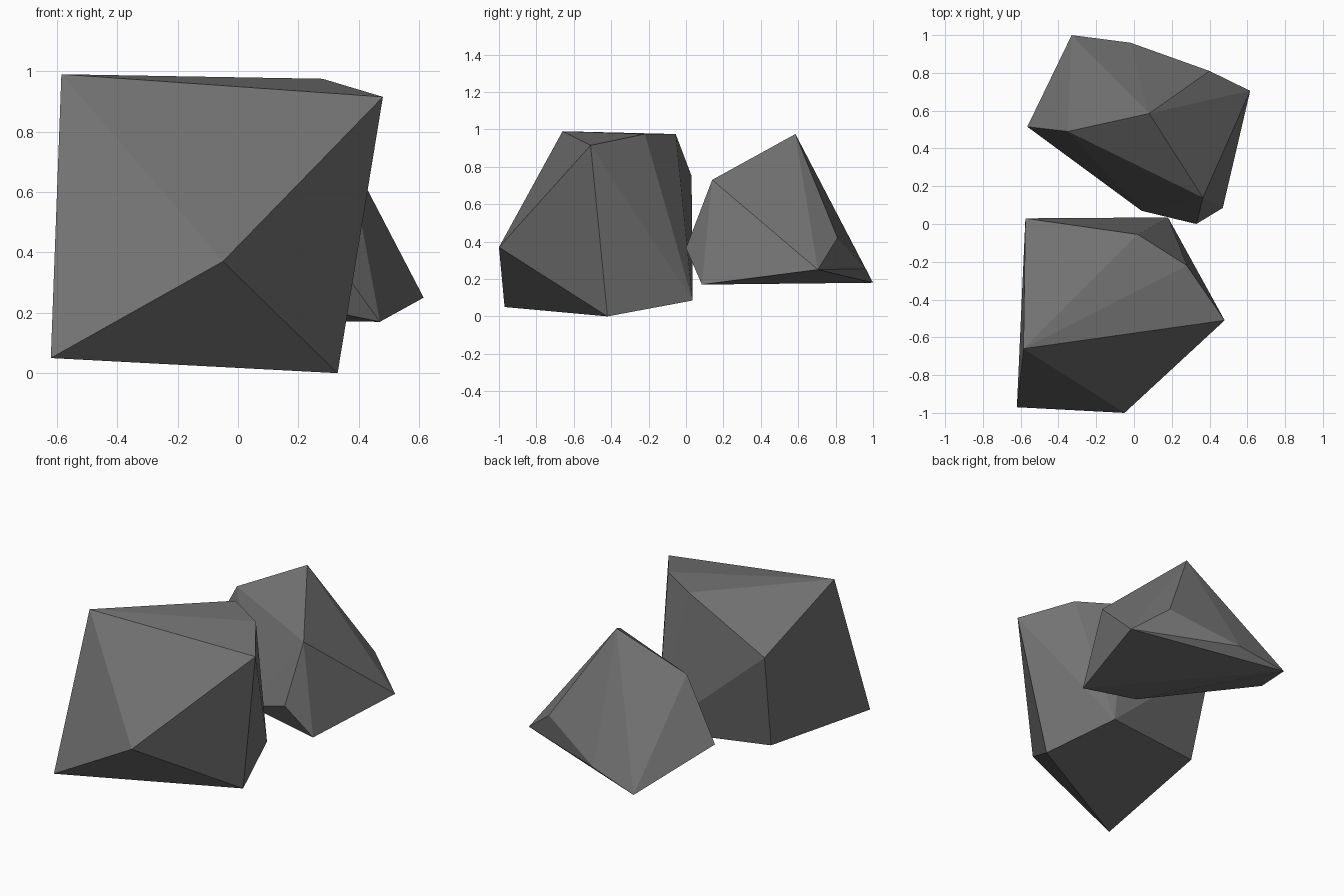
import bpy
import bmesh

# Remove only the default object
default_cube = bpy.data.objects.get("Cube")
if default_cube:
    bpy.data.objects.remove(default_cube, do_unlink=True)


def make_material(name, colour):
    material = bpy.data.materials.new(name)
    material.use_nodes = True
    material.diffuse_color = colour
    shader = next(n for n in material.node_tree.nodes if n.type == "BSDF_PRINCIPLED")
    shader.inputs["Base Color"].default_value = colour
    shader.inputs["Roughness"].default_value = 0.9
    return material


def make_rock(name, corners, material):
    """Wrap a faceted convex stone around its corner points."""
    bm = bmesh.new()
    for corner in corners:
        bm.verts.new(corner)
    hull = bmesh.ops.convex_hull(bm, input=list(bm.verts), use_existing_faces=False)
    leftovers = set(hull["geom_interior"]) | set(hull["geom_unused"])
    loose = [item for item in leftovers if isinstance(item, bmesh.types.BMVert)]
    bmesh.ops.delete(bm, geom=loose, context="VERTS")
    bmesh.ops.recalc_face_normals(bm, faces=list(bm.faces))
    for face in bm.faces:
        face.smooth = False
    mesh = bpy.data.meshes.new(name)
    bm.to_mesh(mesh)
    bm.free()
    mesh.materials.append(material)
    rock = bpy.data.objects.new(name, mesh)
    bpy.context.collection.objects.link(rock)
    return rock


stone_grey = make_material("stone grey", (0.17, 0.17, 0.17, 1.0))

# Large blocky boulder at the front
make_rock("front_boulder", [
    (-.62, -.97, .05), (-.05, -1, .37), (.33, -.42, 0), (.18, .035, .085),
    (-.53, -.1, .13), (-.575, .03, .75), (-.585, -.66, .99),
    (.48, -.51, .915), (.28, -.22, .975), (.02, -.055, .975),
], stone_grey)

# Pointed boulder behind it, raised off the ground
make_rock("back_boulder", [
    (.08, .585, .975), (.365, .14, .73), (-.35, .49, .76),
    (.33, 0, .365), (.47, .085, .17), (.04, .07, .26), (-.565, .515, .38),
    (.615, .705, .25), (.4, .81, .42), (-.02, .96, .255), (-.33, 1, .18),
], stone_grey)
